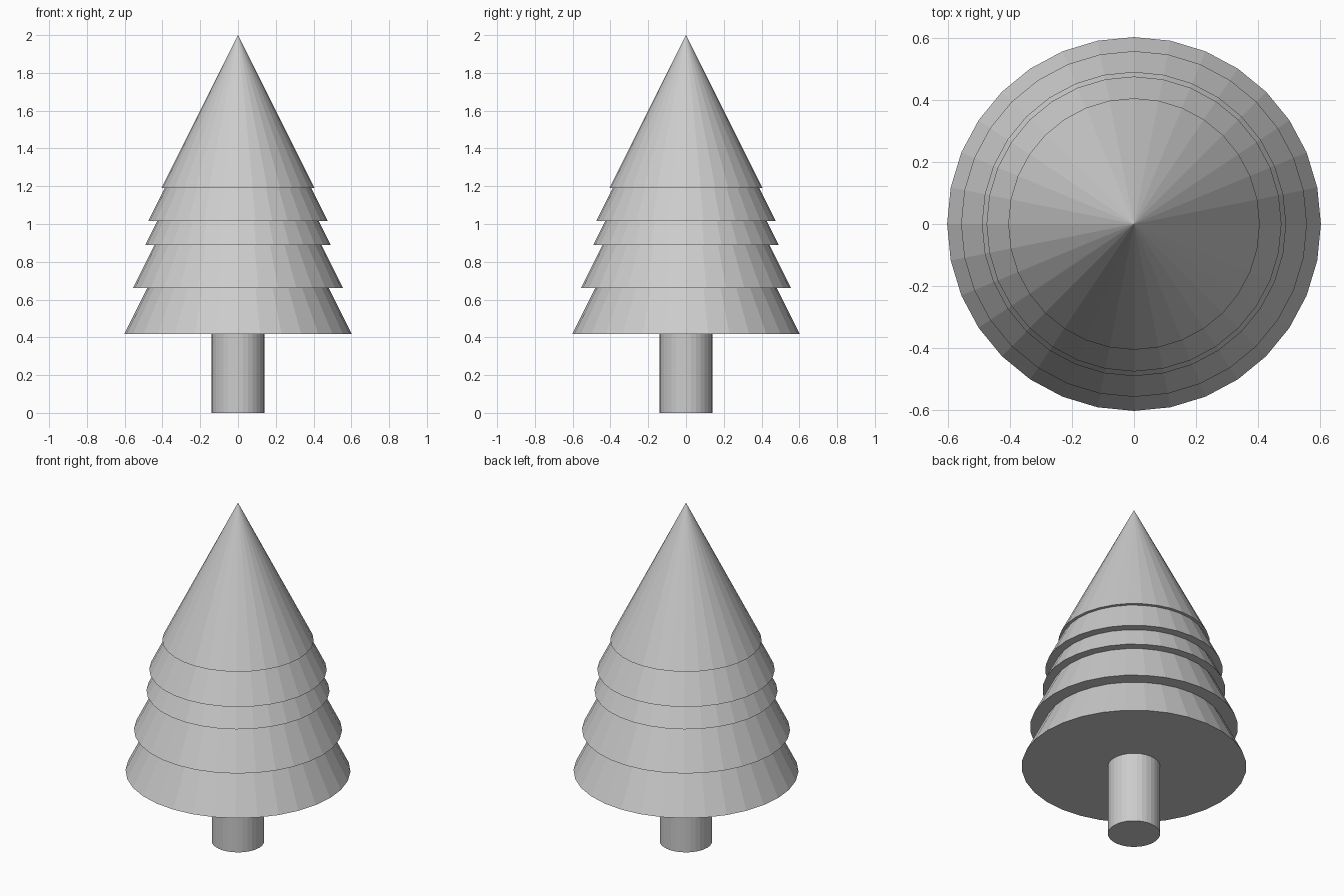
import bpy

if "Cube" in bpy.data.objects:
    bpy.data.objects.remove(bpy.data.objects["Cube"])

SIDES = 32

# Trunk
trunk_h = 0.42
bpy.ops.mesh.primitive_cylinder_add(vertices=SIDES, radius=0.14, depth=trunk_h,
                                    location=(0, 0, trunk_h / 2))
bpy.context.object.name = "trunk"

# Foliage tiers: (base height, base radius), each cone twice as tall as its radius
tiers = [(0.417, 0.602), (0.66, 0.557), (0.89, 0.49), (1.015, 0.475), (1.19, 0.405)]
for i, (z, r) in enumerate(tiers, 1):
    h = 2 * r
    bpy.ops.mesh.primitive_cone_add(vertices=SIDES, radius1=r, radius2=0, depth=h,
                                    location=(0, 0, z + h / 2))
    bpy.context.object.name = f"foliage_tier_{i}"
